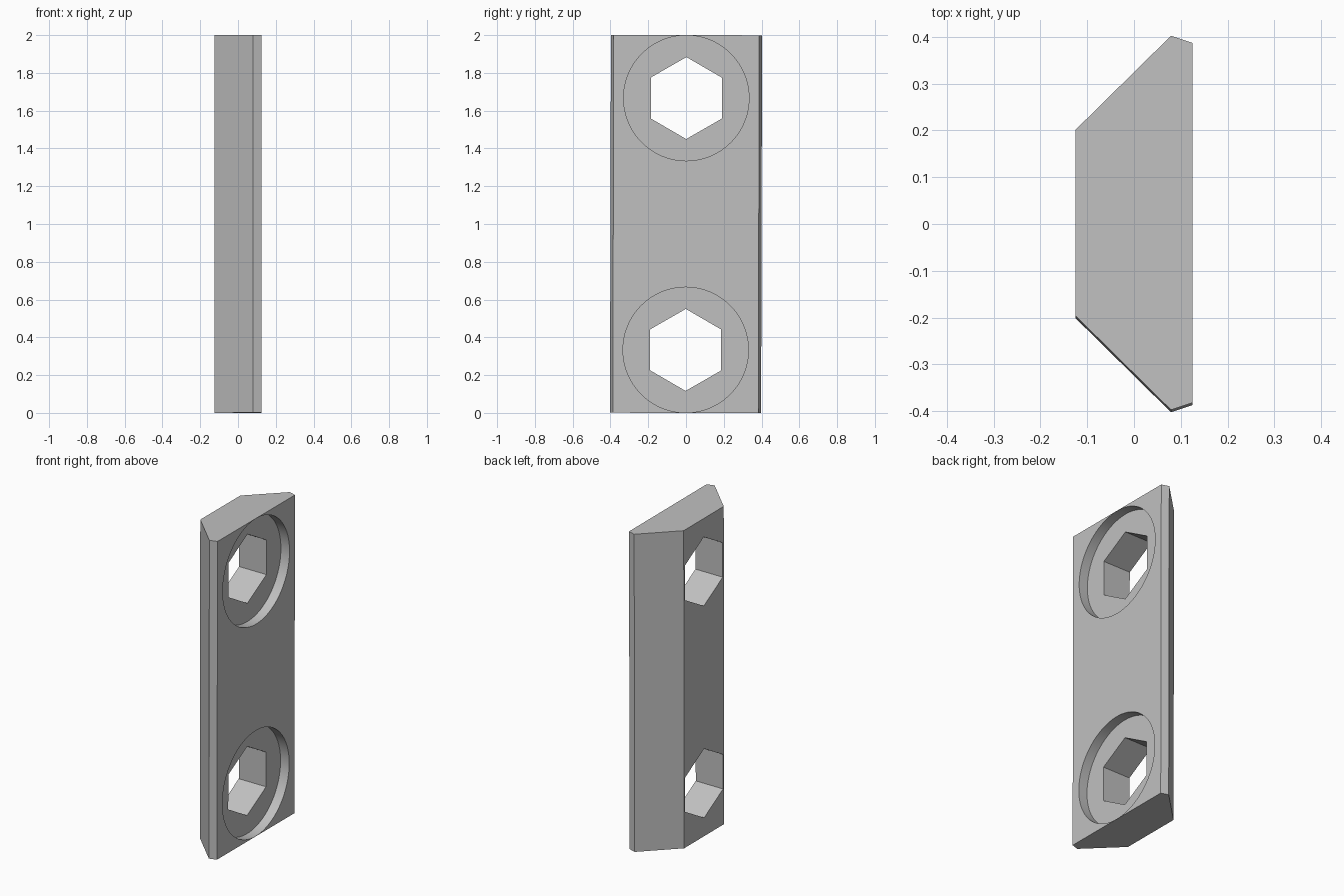
import bpy, bmesh, math
from mathutils import Matrix

if "Cube" in bpy.data.objects:
    bpy.data.objects.remove(bpy.data.objects["Cube"])

grey = bpy.data.materials.new("light_grey")
grey.diffuse_color = (0.53, 0.53, 0.53, 1)
grey.use_nodes = True
grey.node_tree.nodes["Principled BSDF"].inputs["Base Color"].default_value = grey.diffuse_color


def prism(name, profile, depth, matrix):
    """Extrude a closed 2D profile along local z from 0 to depth."""
    bm = bmesh.new()
    face = bm.faces.new([bm.verts.new((u, v, 0)) for u, v in profile])
    ext = bmesh.ops.extrude_face_region(bm, geom=[face])["geom"]
    verts = [e for e in ext if isinstance(e, bmesh.types.BMVert)]
    bmesh.ops.translate(bm, verts=verts, vec=(0, 0, depth))
    bmesh.ops.recalc_face_normals(bm, faces=bm.faces)
    bm.transform(matrix)
    mesh = bpy.data.meshes.new(name)
    bm.to_mesh(mesh)
    bm.free()
    mesh.materials.append(grey)
    obj = bpy.data.objects.new(name, mesh)
    bpy.context.collection.objects.link(obj)
    return obj


def polygon(radius, sides):
    return [(radius * math.cos(2 * math.pi * i / sides),
             radius * math.sin(2 * math.pi * i / sides)) for i in range(sides)]


# Bar with a bevelled cross-section, mirrored in y
half = [(0.125, 0.385), (0.079, 0.4), (-0.125, 0.199)]
section = half + [(x, -y) for x, y in reversed(half)]
bar = prism("mounting_bar", section, 2, Matrix())

# Round recesses in the wide face and hexagonal through holes
for z in (1 / 3, 5 / 3):
    for sides, radius, x0, depth in ((96, 0.332, 0.065, 0.2), (6, 0.217, -0.3, 0.6)):
        place = Matrix.Translation((x0, 0, z)) @ Matrix.Rotation(math.pi / 2, 4, "Y")
        cutter = prism("hole_cutter", polygon(radius, sides), depth, place)
        cutter.hide_render = True
        mod = bar.modifiers.new("hole", "BOOLEAN")
        mod.operation = "DIFFERENCE"
        mod.solver = "EXACT"
        mod.object = cutter
        bpy.context.view_layer.objects.active = bar
        bpy.ops.object.modifier_apply(modifier=mod.name)
        bpy.data.objects.remove(cutter)

# Very slight lean towards the back
bar.data.transform(Matrix.Translation((0, 0, 1)) @ Matrix.Rotation(-0.0025, 4, "X")
                   @ Matrix.Translation((0, 0, -1)))

bar.select_set(True)
bpy.context.view_layer.objects.active = bar
bpy.ops.object.shade_smooth_by_angle(angle=math.radians(20))
